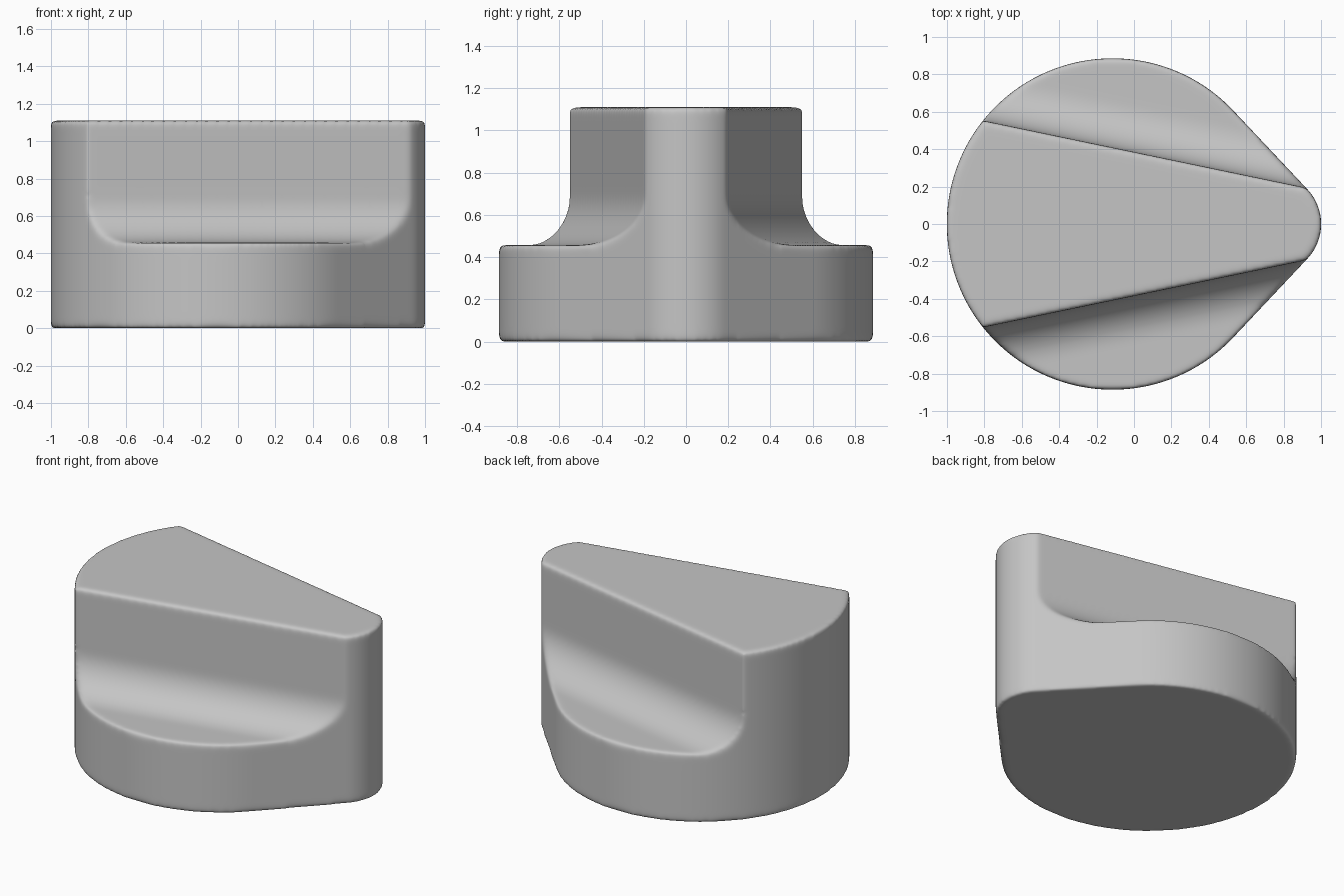
import bpy, bmesh, math
from mathutils import Vector

if "Cube" in bpy.data.objects:
    bpy.data.objects.remove(bpy.data.objects["Cube"])

HEIGHT, SHELF, COVE = 1.11, 0.457, 0.24


def prism(name, points, sweep):
    """Closed solid: a planar polygon swept along a vector."""
    bm = bmesh.new()
    face = bm.faces.new([bm.verts.new(p) for p in points])
    swept = bmesh.ops.extrude_face_region(bm, geom=[face])["geom"]
    bmesh.ops.translate(bm, vec=sweep, verts=[g for g in swept if isinstance(g, bmesh.types.BMVert)])
    bmesh.ops.recalc_face_normals(bm, faces=bm.faces[:])
    mesh = bpy.data.meshes.new(name)
    bm.to_mesh(mesh)
    bm.free()
    obj = bpy.data.objects.new(name, mesh)
    bpy.context.collection.objects.link(obj)
    return obj


def arc(cx, radius, start, end, steps):
    return [Vector((cx + radius * math.cos(start + (end - start) * i / steps),
                    radius * math.sin(start + (end - start) * i / steps), 0))
            for i in range(steps + 1)]


# Teardrop outline: big round back and small nose joined by tangent lines
BACK_X, BACK_R, NOSE_X, NOSE_R = -0.115, 0.886, 0.731, 0.27
tangent = math.acos((BACK_R - NOSE_R) / (NOSE_X - BACK_X))
outline = (arc(BACK_X, BACK_R, tangent, 2 * math.pi - tangent, 180)
           + arc(NOSE_X, NOSE_R, -tangent, tangent, 48))
knob = prism("pointer_knob", outline, Vector((0, 0, HEIGHT)))

# Grip cutters: upright wall, quarter-round cove and flat shelf on both sides
profile = [(0, 2), (0, SHELF + COVE)]
for i in range(1, 25):
    a = math.pi + i / 24 * math.pi / 2
    profile.append((COVE + COVE * math.cos(a), SHELF + COVE + COVE * math.sin(a)))
profile += [(2, SHELF), (2, 2)]

cutters = []
for side in (1, -1):
    along = Vector((1, -0.208 * side, 0)).normalized()
    outward = Vector((0.208, side, 0)).normalized()
    origin = Vector((0, 0.385 * side, 0)) - along * 2
    points = [origin + outward * u + Vector((0, 0, z)) for u, z in profile]
    cutter = prism("grip_cutter", points, along * 4)
    cutter.hide_render = True
    cutters.append(cutter)
    cut = knob.modifiers.new("grip_cut", "BOOLEAN")
    cut.operation = "DIFFERENCE"
    cut.solver = "EXACT"
    cut.object = cutter

# Even surface, then soften every edge
remesh = knob.modifiers.new("even_surface", "REMESH")
remesh.mode = "VOXEL"
remesh.voxel_size = 0.012
remesh.use_smooth_shade = True
soften = knob.modifiers.new("soft_edges", "SMOOTH")
soften.factor = 0.5
soften.iterations = 22

# Bake the modifiers and remove the cutters
bpy.context.view_layer.update()
evaluated = knob.evaluated_get(bpy.context.evaluated_depsgraph_get())
baked = bpy.data.meshes.new_from_object(evaluated)
knob.modifiers.clear()
knob.data = baked
for cutter in cutters:
    bpy.data.objects.remove(cutter)
for poly in baked.polygons:
    poly.use_smooth = True

# Plain grey finish
grey = bpy.data.materials.new("light grey")
grey.diffuse_color = (0.56, 0.56, 0.56, 1)
grey.use_nodes = True
grey.node_tree.nodes["Principled BSDF"].inputs["Base Color"].default_value = grey.diffuse_color
baked.materials.clear()
baked.materials.append(grey)
